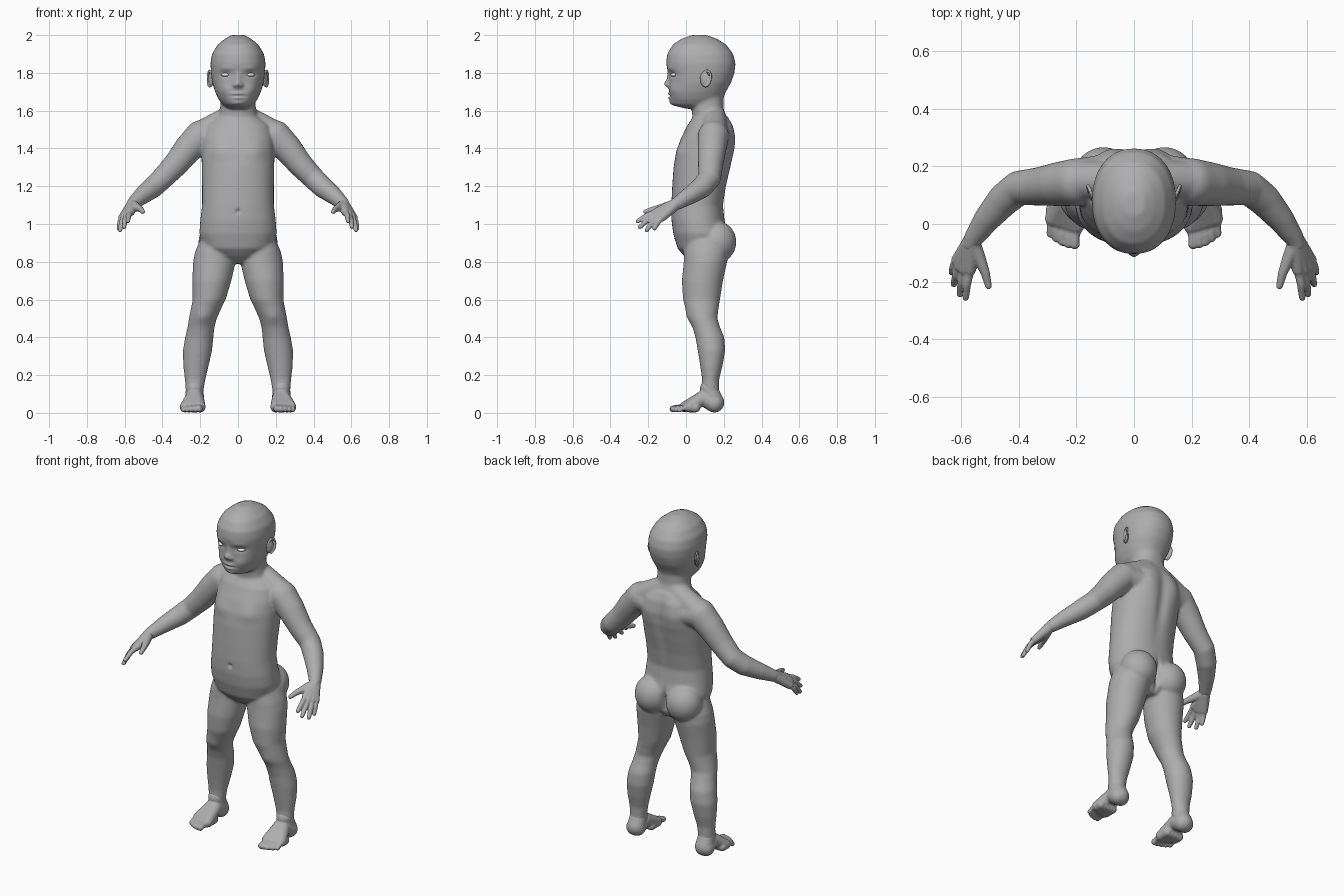
import bpy
import bmesh
import math
from mathutils import Vector, Matrix

old = bpy.data.objects.get("Cube")
if old:
    bpy.data.objects.remove(old, do_unlink=True)


def material(name, value):
    mat = bpy.data.materials.new(name)
    mat.use_nodes = True
    color = (value, value, value, 1)
    mat.diffuse_color = color
    mat.node_tree.nodes["Principled BSDF"].inputs["Base Color"].default_value = color
    return mat


SKIN = material("plain grey", 0.42)
EYE = material("pale grey", 0.75)


def loft(bm, rows, side=1, power=2.2, segments=40):
    """Stack horizontal rounded sections given as (z, x min, x max, y front, y back)."""
    rings = []
    for z, x0, x1, y0, y1 in rows:
        ring = []
        for i in range(segments):
            a = math.tau * i / segments
            c, s = math.cos(a), math.sin(a)
            u = math.copysign(abs(c) ** (2 / power), c)
            v = math.copysign(abs(s) ** (2 / power), s)
            x = (x0 + x1) / 2 + u * (x1 - x0) / 2
            y = (y0 + y1) / 2 + v * (y1 - y0) / 2
            ring.append(bm.verts.new((side * x, y, z)))
        rings.append(ring)
    for low, high in zip(rings, rings[1:]):
        for i in range(segments):
            j = (i + 1) % segments
            bm.faces.new((low[i], low[j], high[j], high[i]))
    bm.faces.new(rings[0])
    bm.faces.new(rings[-1])


def tube(bm, points, side=1):
    """Round limb through (x, y, z, radius) joints."""
    joints = [(Vector((side * x, y, z)), r) for x, y, z, r in points]
    for p, r in joints:
        bmesh.ops.create_uvsphere(bm, u_segments=20, v_segments=12, radius=r,
                                  matrix=Matrix.Translation(p))
    for (p, r), (q, t) in zip(joints, joints[1:]):
        turn = (q - p).to_track_quat("Z", "Y").to_matrix().to_4x4()
        bmesh.ops.create_cone(bm, cap_ends=True, segments=20, radius1=r, radius2=t,
                              depth=(q - p).length,
                              matrix=Matrix.Translation((p + q) / 2) @ turn)


def ellipsoid(bm, center, size, turn=0):
    bmesh.ops.create_uvsphere(
        bm, u_segments=24, v_segments=16, radius=1,
        matrix=Matrix.Translation(center) @ Matrix.Rotation(turn, 4, "Z")
        @ Matrix.Diagonal((*size, 1)))


def finish(bm, name, mat=SKIN, voxel=0, smooth=0):
    """Make an object; fuse its overlapping volumes into one smooth skin if asked."""
    bmesh.ops.recalc_face_normals(bm, faces=bm.faces)
    mesh = bpy.data.meshes.new(name)
    bm.to_mesh(mesh)
    bm.free()
    obj = bpy.data.objects.new(name, mesh)
    bpy.context.collection.objects.link(obj)
    if voxel:
        fuse = obj.modifiers.new("fuse", "REMESH")
        fuse.mode = "VOXEL"
        fuse.voxel_size = voxel
        relax = obj.modifiers.new("relax", "SMOOTH")
        relax.iterations = smooth
        graph = bpy.context.evaluated_depsgraph_get()
        obj.data = bpy.data.meshes.new_from_object(obj.evaluated_get(graph))
        obj.modifiers.clear()
        bpy.data.meshes.remove(mesh)
    obj.data.materials.clear()
    obj.data.materials.append(mat)
    obj.data.shade_smooth()
    return obj


def sculpt(obj, center, radii, amount):
    """Soft push along y, mirrored; positive amounts go outward."""
    cx, cy, cz = center
    rx, ry, rz = radii
    out = math.copysign(amount, amount * (cy - 0.1))
    for v in obj.data.vertices:
        x, y, z = v.co
        d = ((abs(x) - cx) / rx) ** 2 + ((y - cy) / ry) ** 2 + ((z - cz) / rz) ** 2
        if d < 6:
            v.co.y += out * math.exp(-d)


# Head, neck and trunk: z, half width, front, back
head = [(1.61, .05, .0, .15), (1.63, .08, -.075, .185), (1.66, .103, -.085, .195),
        (1.7, .122, -.088, .212), (1.75, .137, -.088, .24), (1.8, .143, -.095, .257),
        (1.85, .146, -.105, .263), (1.9, .138, -.1, .25), (1.95, .108, -.07, .213),
        (1.98, .07, -.025, .165), (2.0, .035, .03, .11)]
trunk = [(.79, .06, .04, .17), (.83, .13, -.01, .2), (.87, .18, -.045, .21), (.95, .205, -.068, .22),
         (1.02, .2, -.077, .205), (1.1, .19, -.078, .197), (1.2, .19, -.073, .215),
         (1.3, .192, -.066, .24), (1.38, .193, -.052, .255), (1.45, .19, -.028, .26),
         (1.52, .17, .005, .25), (1.57, .11, .04, .225)]
neck = [(1.5, .11, .03, .22), (1.56, .105, .035, .22), (1.61, .095, .03, .2),
        (1.7, .09, .02, .2)]
body = bmesh.new()
for rows in (head, trunk, neck):
    loft(body, [(z, -w, w, f, b) for z, w, f, b in rows])

# Limbs, shoulders and hips
leg = [(.92, .03, .2, .0, .2), (.85, .015, .228, -.01, .22), (.8, .012, .238, -.012, .218),
       (.7, .035, .242, -.022, .196), (.6, .065, .24, -.016, .18), (.55, .09, .25, -.002, .172),
       (.5, .112, .26, .015, .166), (.45, .125, .268, .035, .182), (.4, .13, .28, .05, .203),
       (.33, .137, .292, .062, .208), (.25, .155, .29, .075, .194), (.18, .172, .282, .085, .176),
       (.12, .182, .277, .082, .175), (.06, .185, .275, .08, .195)]
arm = [(.13, .15, 1.46, .08), (.2, .145, 1.465, .083), (.262, .138, 1.4, .077),
       (.33, .13, 1.315, .067), (.4, .125, 1.242, .06), (.45, .085, 1.195, .058),
       (.505, .022, 1.152, .048), (.553, -.045, 1.11, .036), (.565, -.07, 1.1, .03)]
for side in (1, -1):
    loft(body, leg, side, power=2)
    tube(body, arm, side)
    tube(body, [(.04, .15, 1.57, .06), (.19, .15, 1.48, .07)], side)
    ellipsoid(body, (side * .105, .165, .905), (.105, .102, .11))
body = finish(body, "body", voxel=.006, smooth=22)

# Face
sculpt(body, (0, -.09, 1.742), (.02, .06, .02), .026)
sculpt(body, (0, -.09, 1.775), (.014, .06, .025), .008)
sculpt(body, (.019, -.09, 1.733), (.01, .06, .01), .009)
sculpt(body, (.066, -.08, 1.792), (.034, .06, .018), -.011)
sculpt(body, (.065, -.08, 1.825), (.04, .06, .014), .004)
sculpt(body, (.075, -.06, 1.71), (.035, .06, .035), .009)
sculpt(body, (0, -.085, 1.69), (.03, .06, .008), .009)
sculpt(body, (0, -.085, 1.678), (.034, .06, .004), -.006)
sculpt(body, (0, -.085, 1.667), (.026, .06, .008), .009)
sculpt(body, (0, -.085, 1.642), (.03, .06, .015), .008)

# Chest, navel, shoulder blades, spine, seat and knees
sculpt(body, (.1, -.04, 1.39), (.06, .06, .05), .01)
sculpt(body, (0, -.077, 1.066), (.012, .04, .012), -.012)
sculpt(body, (.1, .25, 1.45), (.06, .06, .09), .012)
sculpt(body, (0, .24, 1.35), (.035, .06, .2), -.014)
sculpt(body, (0, .23, .89), (.014, .08, .07), -.03)
sculpt(body, (.185, .015, .51), (.04, .05, .035), .008)

for side, label in ((1, "left"), (-1, "right")):
    # Eye
    eye = bmesh.new()
    ellipsoid(eye, (side * .066, -.061, 1.79), (.024, .021, .011), side * .35)
    finish(eye, label + "_eye", EYE)

    # Ear with rolled rim
    ear = bmesh.new()
    ellipsoid(ear, (side * .143, .1, 1.765), (.013, .026, .04), side * -.35)
    rim = []
    for i in range(12):
        a = math.radians(-80 + 23 * i)
        up = math.sin(a)
        back = math.cos(a)
        rim.append((.15 + .01 * back, .105 + .026 * back + .006 * up,
                    1.77 + .042 * up, .0065))
    tube(ear, rim, side)
    finish(ear, label + "_ear", voxel=.004, smooth=3)

    # Hand: each finger runs wrist, knuckle, middle joint, tip
    hand = bmesh.new()
    knuckles = [(.568, -.158, 1.063), (.586, -.158, 1.05), (.602, -.146, 1.04), (.612, -.125, 1.035)]
    tips = [(.583, -.255, 1.015), (.603, -.243, .985), (.624, -.208, .968), (.631, -.167, .977)]
    wrist = Vector((.556, -.05, 1.108))
    for i, (k, t) in enumerate(zip(knuckles, tips)):
        k, t = Vector(k), Vector(t)
        mid = k.lerp(t, .5) + Vector((.003, 0, .006))
        base = wrist + (k - wrist) * .15
        tube(hand, [(*base, .03), (*k, .021), (*k.lerp(mid, .35), .0155),
                    (*mid, .0145), (*t, .0115)], side)
    tube(hand, [(.558, -.07, 1.1, .028), (.535, -.12, 1.088, .022),
                (.515, -.17, 1.078, .016), (.504, -.215, 1.065, .012)], side)
    finish(hand, label + "_hand", voxel=.004, smooth=4)

    # Foot: heel, instep and five toes
    foot = bmesh.new()
    tube(foot, [(.23, .12, .13, .046), (.23, .15, .055, .053)], side)
    for i in range(5):
        toe = .021 - .0015 * i
        x = .205 + .0215 * i
        y = -.07 + .0022 * i * i
        tube(foot, [(.224 + .004 * i, .15, .05, .048), (.22 + .005 * i, .09, .078, .04),
                    (.2 + .02 * i, -.005 + .006 * i, .032, .029)], side)
        tube(foot, [(.2 + .02 * i, .05, .028, .026), (.2 + .02 * i, -.005 + .006 * i, .026, .023),
                    (x, y + .025, .027, toe * .8), (x, y, toe, toe * .85)], side)
    finish(foot, label + "_foot", voxel=.005, smooth=5)
